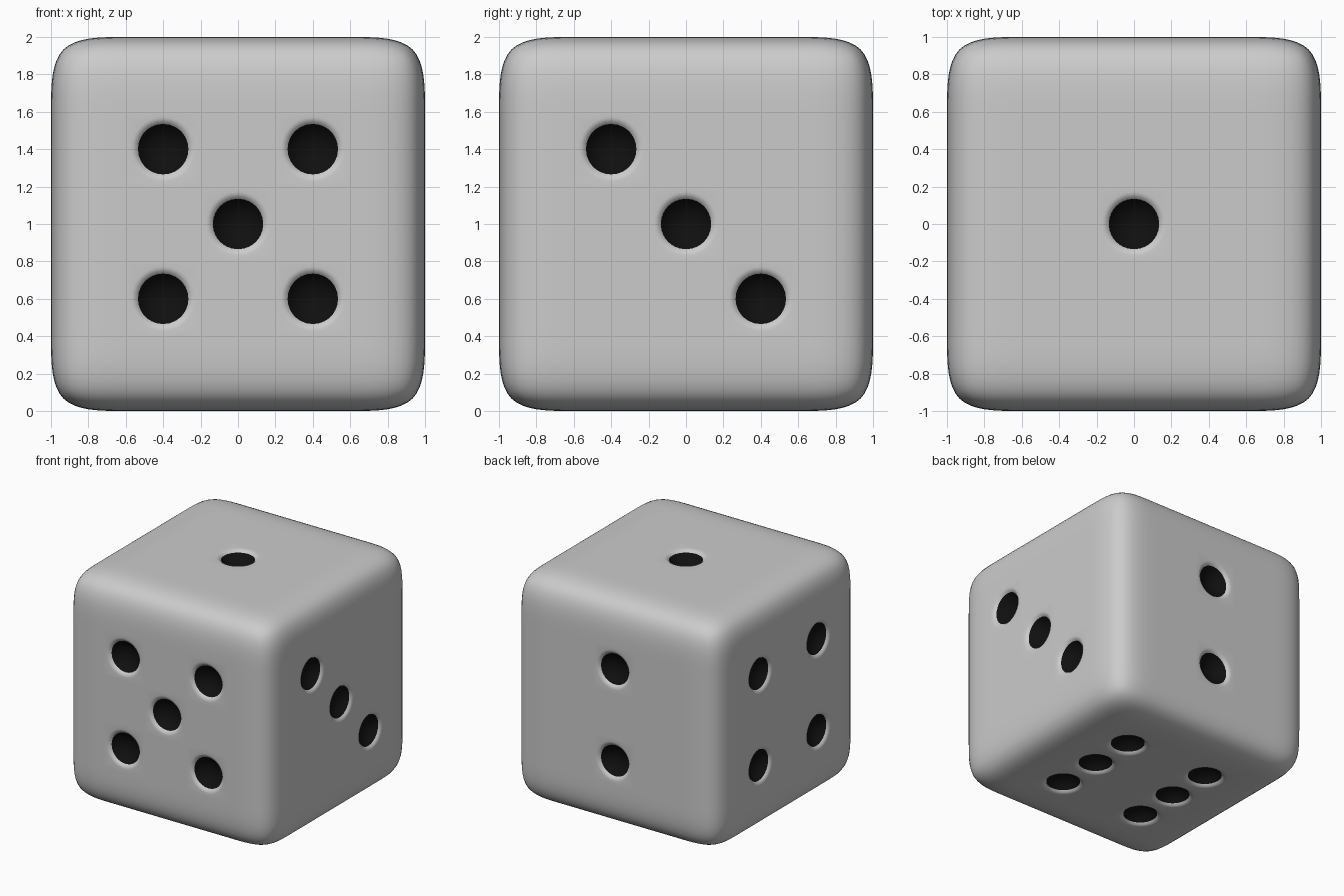
import bpy, bmesh, math
from mathutils import Vector

if "Cube" in bpy.data.objects:
    bpy.data.objects.remove(bpy.data.objects["Cube"])

# Rounded body: evenly gridded cube, smoothed by subdivision
mesh = bpy.data.meshes.new("die")
die = bpy.data.objects.new("die", mesh)
bpy.context.collection.objects.link(die)
bm = bmesh.new()
bmesh.ops.create_cube(bm, size=2)
bmesh.ops.subdivide_edges(bm, edges=bm.edges[:], cuts=4, use_grid_fill=True)
bm.to_mesh(mesh)
bm.free()
bpy.context.view_layer.objects.active = die
die.select_set(True)
sub = die.modifiers.new("round", 'SUBSURF')
sub.levels = sub.render_levels = 3
bpy.ops.object.modifier_apply(modifier=sub.name)

# Black pip colour in slot 1, plain body in slot 0
black = bpy.data.materials.new("pip_black")
black.diffuse_color = (0.005, 0.005, 0.005, 1)
black.use_nodes = True
black.node_tree.nodes["Principled BSDF"].inputs["Base Color"].default_value = black.diffuse_color
mesh.materials.append(None)
mesh.materials.append(black)

S = 0.4
CORNERS = [(-S, -S), (S, -S), (-S, S), (S, S)]
X, Y, Z = Vector((1, 0, 0)), Vector((0, 1, 0)), Vector((0, 0, 1))
# (outward normal, u axis, v axis, pip positions)
SIDES = [
    (Z, X, Y, [(0, 0)]),
    (Y, X, Z, [(0, S), (0, -S)]),
    (X, Y, Z, [(-S, S), (0, 0), (S, -S)]),
    (-X, Y, Z, CORNERS),
    (-Y, X, Z, CORNERS + [(0, 0)]),
    (-Z, X, Y, CORNERS + [(S, 0), (-S, 0)]),
]
# Pip cross-section: radius, depth; soft lip, then black bowl
PROFILE = [(0.172, 0), (0.16, 0.002), (0.148, 0.008), (0.135, 0.02),
           (0.122, 0.038), (0.1, 0.06), (0.07, 0.078), (0.035, 0.089)]
BLACK_FROM = 3


def add_pip(bm, n, u, v, pu, pv):
    """Replace one square cell of the surface with a round dimple."""
    centre = n + u * pu + v * pv

    def local(p):
        d = p - centre
        return d.dot(u), d.dot(v), d.dot(n)

    def reach(p):
        a, b, c = local(p)
        return max(abs(a), abs(b)) if abs(c) < 0.02 else 9

    cell = [f for f in bm.faces if reach(f.calc_center_median()) < 0.2]
    rim = {w for f in cell for w in f.verts if abs(reach(w.co) - 0.2) < 0.004}
    ring = sorted(rim, key=lambda w: math.atan2(local(w.co)[1], local(w.co)[0]))
    angles = [math.atan2(local(w.co)[1], local(w.co)[0]) for w in ring]
    bmesh.ops.delete(bm, geom=cell, context='FACES')
    count = len(ring)
    for i, (r, depth) in enumerate(PROFILE):
        new = [bm.verts.new(centre + (u * math.cos(a) + v * math.sin(a)) * r - n * depth)
               for a in angles]
        for k in range(count):
            j = (k + 1) % count
            f = bm.faces.new((ring[k], ring[j], new[j], new[k]))
            f.material_index = int(i > BLACK_FROM)
        ring = new
    tip = bm.verts.new(centre - n * 0.093)
    for k in range(count):
        bm.faces.new((ring[k], ring[(k + 1) % count], tip)).material_index = 1


# Pips on all six sides
bm = bmesh.new()
bm.from_mesh(mesh)
for n, u, v, spots in SIDES:
    for pu, pv in spots:
        add_pip(bm, n, u, v, pu, pv)
bmesh.ops.recalc_face_normals(bm, faces=bm.faces[:])
bmesh.ops.translate(bm, verts=bm.verts[:], vec=(0, 0, 1))
for f in bm.faces:
    f.smooth = True
bm.to_mesh(mesh)
bm.free()
